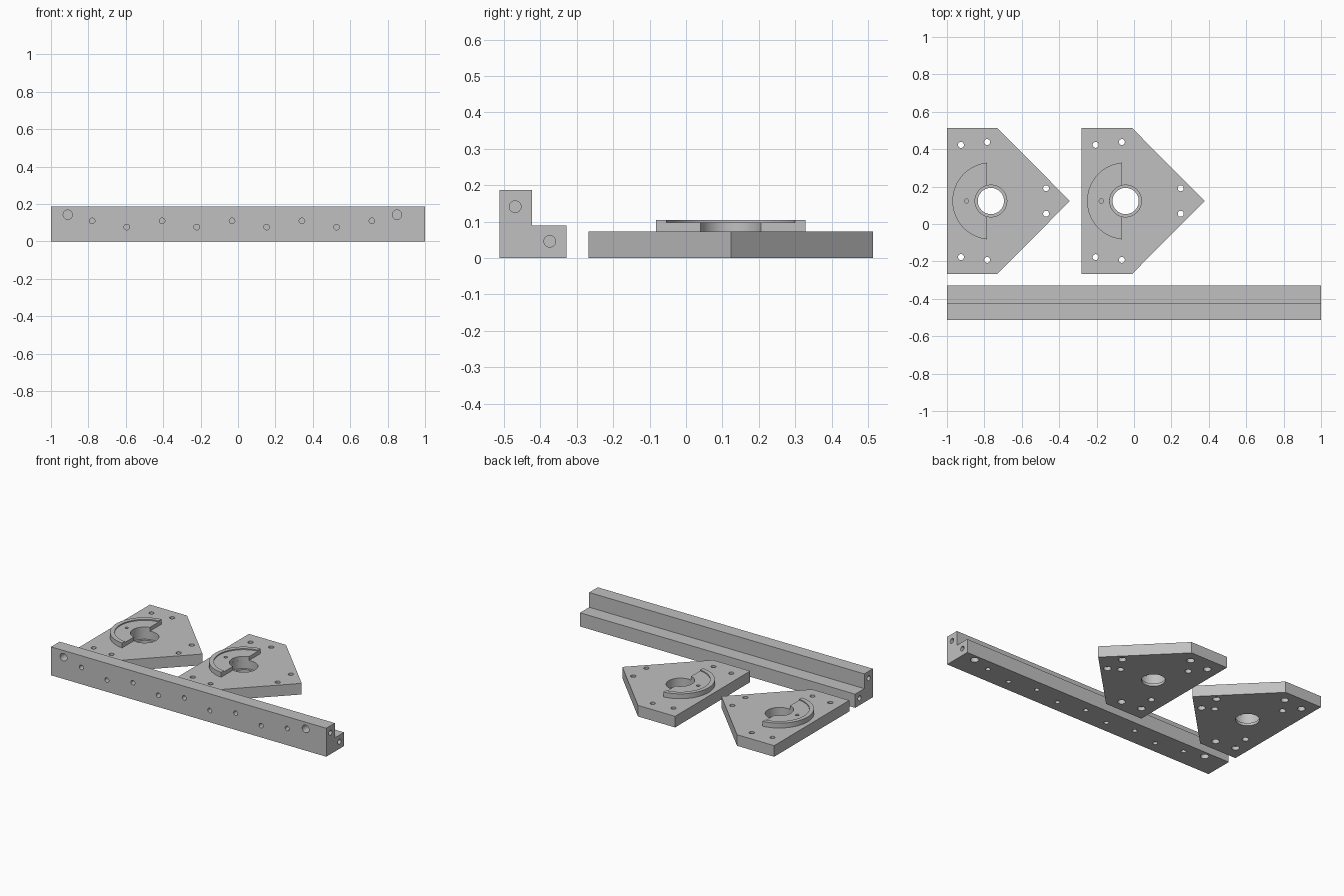
import bpy, bmesh, math
from mathutils import Vector

if "Cube" in bpy.data.objects:
    bpy.data.objects.remove(bpy.data.objects["Cube"])

grey = bpy.data.materials.new("light_grey")
grey.diffuse_color = (0.53, 0.53, 0.53, 1)
grey.use_nodes = True
grey.node_tree.nodes["Principled BSDF"].inputs["Base Color"].default_value = grey.diffuse_color


def to_object(name, bm):
    bmesh.ops.recalc_face_normals(bm, faces=bm.faces)
    me = bpy.data.meshes.new(name)
    bm.to_mesh(me)
    bm.free()
    me.materials.append(grey)
    ob = bpy.data.objects.new(name, me)
    bpy.context.collection.objects.link(ob)
    return ob


def prism(name, outline, move):
    """Extrude a closed 3D outline along a vector."""
    bm = bmesh.new()
    face = bm.faces.new([bm.verts.new(p) for p in outline])
    ext = bmesh.ops.extrude_face_region(bm, geom=[face])["geom"]
    bmesh.ops.translate(bm, vec=move, verts=[v for v in ext if isinstance(v, bmesh.types.BMVert)])
    return to_object(name, bm)


def drill(ob, holes):
    """Cut round holes, each given as (start, end, radius)."""
    bm = bmesh.new()
    for a, b, r in holes:
        a, b = Vector(a), Vector(b)
        turn = (b - a).to_track_quat('Z', 'Y').to_matrix().to_4x4()
        turn.translation = (a + b) / 2
        bmesh.ops.create_cone(bm, cap_ends=True, segments=48 if r > 0.05 else 24,
                              radius1=r, radius2=r, depth=(b - a).length, matrix=turn)
    cutter = to_object("hole_cutter", bm)
    cutter.hide_render = True
    mod = ob.modifiers.new("holes", 'BOOLEAN')
    mod.operation, mod.solver, mod.object = 'DIFFERENCE', 'EXACT', cutter
    mod.use_self = True
    bpy.context.view_layer.objects.active = ob
    bpy.ops.object.modifier_apply(modifier=mod.name)
    bpy.data.objects.remove(cutter)


def smooth(ob):
    bpy.ops.object.select_all(action='DESELECT')
    ob.select_set(True)
    bpy.context.view_layer.objects.active = ob
    bpy.ops.object.shade_smooth_by_angle(angle=math.radians(30))


def half_ring(name, cx, cy, r_in, r_out, z0, z1, cut=-0.02):
    """C-shaped ring on the -x side of the line x = cx + cut."""
    def arc(r, n=40):
        a = math.acos(cut / r)
        return [(cx + r * math.cos(t), cy + r * math.sin(t), z0)
                for t in (a + (2 * math.pi - 2 * a) * i / n for i in range(n + 1))]
    return prism(name, arc(r_out) + arc(r_in)[::-1], (0, 0, z1 - z0))


# L-shaped rail
F, B = -0.512, -0.328
section = [(F, 0), (B, 0), (B, 0.09), (-0.423, 0.09), (-0.423, 0.187), (F, 0.187)]
rail = prism("rail", [(-1, y, z) for y, z in section], (2, 0, 0))

# Rail holes: the same pattern on front and underside, reversed end to end
pattern = [(-0.91, 0.143, 0.025), (0.85, 0.143, 0.025)]
pattern += [(-0.78 + 0.374 * i, 0.11, 0.015) for i in range(5)]
pattern += [(-0.595 + 0.374 * i, 0.077, 0.015) for i in range(4)]
holes = []
for x, d, r in pattern:
    holes.append(((x, F - 0.02, d), (x, F + 0.06, d), r))
    holes.append(((-x, F + d, -0.02), (-x, F + d, 0.06), r))
for s in (-1, 1):
    for y, z in ((-0.469, 0.141), (-0.374, 0.046)):
        holes.append(((s * 1.02, y, z), (s * 0.95, y, z), 0.016))
drill(rail, holes)
smooth(rail)

# Two arrow-shaped bearing plates
TOP, CY = 0.073, 0.123
for n, left in enumerate((-1.0, -0.28), 1):
    cx = left + 0.235
    outline = [(0, -0.39), (0.27, -0.39), (0.657, 0), (0.27, 0.39), (0, 0.39)]
    plate = prism(f"plate_{n}", [(left + x, CY + y, 0) for x, y in outline], (0, 0, TOP))

    # Stepped bearing bore
    drill(plate, [((cx, CY, -0.02), (cx, CY, 0.1), 0.07)])
    drill(plate, [((cx, CY, 0.018), (cx, CY, 0.1), 0.085)])

    # Screw holes, mirrored about the plate's axis, wider from below
    spots = [(left + x, CY + s * y) for s in (-1, 1)
             for x, y in ((0.075, 0.3), (0.215, 0.315), (0.53, 0.068))]
    drill(plate, [((x, y, -0.02), (x, y, 0.1), 0.016) for x, y in spots])
    drill(plate, [((x, y, -0.02), (x, y, 0.025), 0.023) for x, y in spots])

    # Three blind holes underneath, round the bore
    blind = []
    for deg in (-7, 113, 233):
        a = math.radians(deg)
        x, y = cx + 0.23 * math.cos(a), CY + 0.23 * math.sin(a)
        blind.append(((x, y, -0.02), (x, y, 0.04), 0.02))
    drill(plate, blind)
    smooth(plate)

    # Raised half ring with a shallow recess inside its rim
    seat = half_ring(f"ring_seat_{n}", cx, CY, 0.085, 0.178, TOP, 0.098)
    drill(seat, [((cx - 0.13, CY, 0.08), (cx - 0.13, CY, 0.12), 0.011)])
    smooth(seat)
    smooth(half_ring(f"ring_rim_{n}", cx, CY, 0.178, 0.206, TOP, 0.105))
